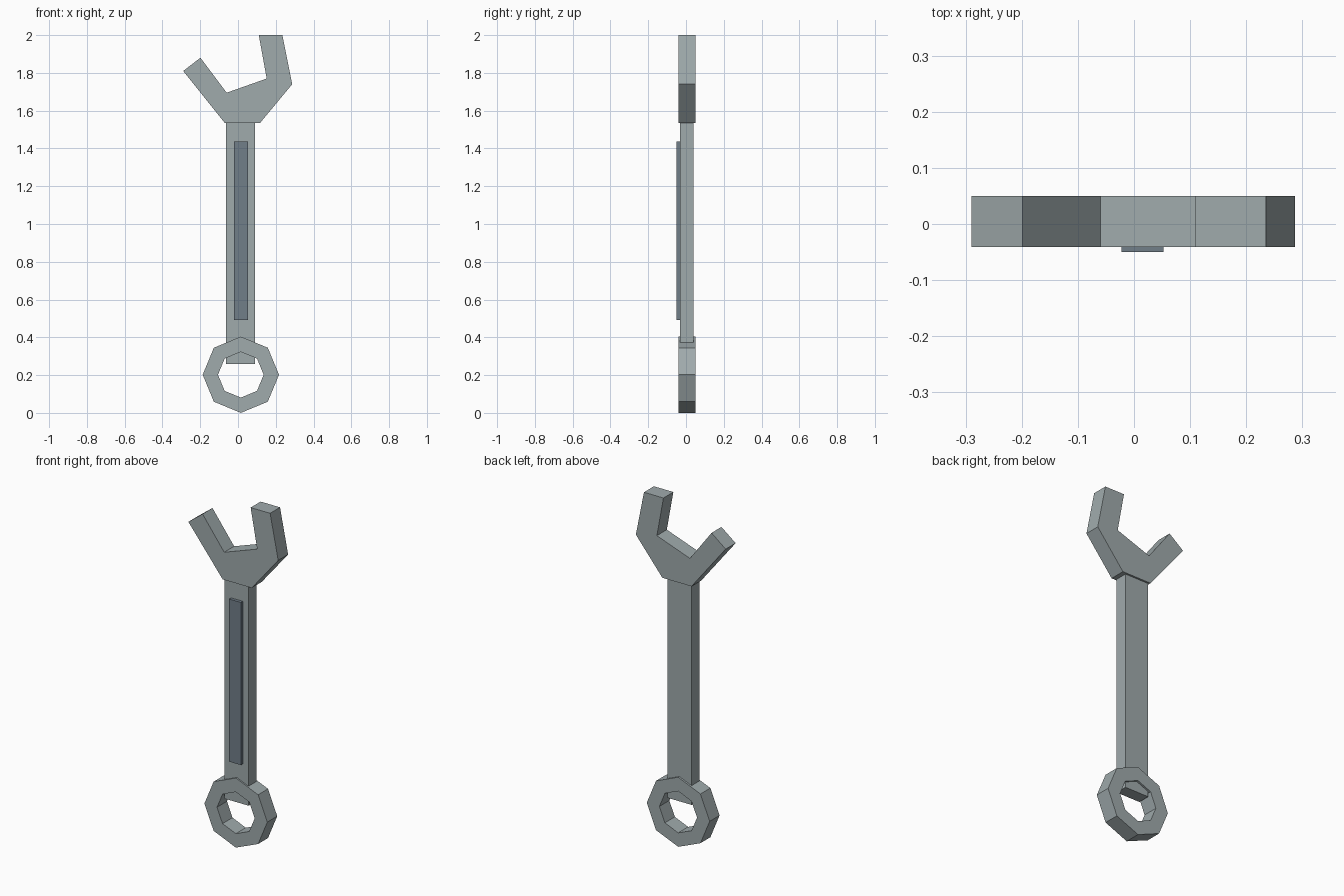
import bpy, bmesh
from math import cos, sin, pi

if "Cube" in bpy.data.objects:
    bpy.data.objects.remove(bpy.data.objects["Cube"], do_unlink=True)


def material(name, colour):
    mat = bpy.data.materials.new(name)
    mat.use_nodes = True
    mat.diffuse_color = (*colour, 1)
    mat.node_tree.nodes["Principled BSDF"].inputs["Base Color"].default_value = (*colour, 1)
    return mat


def finish(name, bm, mat):
    bmesh.ops.recalc_face_normals(bm, faces=bm.faces)
    mesh = bpy.data.meshes.new(name)
    bm.to_mesh(mesh)
    bm.free()
    mesh.materials.append(mat)
    obj = bpy.data.objects.new(name, mesh)
    bpy.context.collection.objects.link(obj)


def plate(name, outline, front, back, mat):
    """Extrude a closed x-z outline from front to back."""
    bm = bmesh.new()
    face = bm.faces.new([bm.verts.new((x, front, z)) for x, z in outline])
    made = bmesh.ops.extrude_face_region(bm, geom=[face])["geom"]
    verts = [v for v in made if isinstance(v, bmesh.types.BMVert)]
    bmesh.ops.translate(bm, verts=verts, vec=(0, back - front, 0))
    finish(name, bm, mat)


def box(name, x0, x1, z0, z1, front, back, mat):
    plate(name, [(x0, z0), (x1, z0), (x1, z1), (x0, z1)], front, back, mat)


def ring(name, cx, cz, outer, inner, front, back, sides, mat):
    """Sweep a rectangular section around the hole."""
    bm = bmesh.new()
    section = [(outer, front), (outer, back), (inner, back), (inner, front)]
    loops = []
    for i in range(sides):
        a = 2 * pi * i / sides
        loops.append([bm.verts.new((cx + r * cos(a), y, cz + r * sin(a))) for r, y in section])
    for i, a in enumerate(loops):
        b = loops[(i + 1) % sides]
        for j in range(4):
            k = (j + 1) % 4
            bm.faces.new((a[j], a[k], b[k], b[j]))
    finish(name, bm, mat)


steel = material("steel grey", (0.35, 0.405, 0.415))
slate = material("slate blue grey", (0.165, 0.21, 0.25))
FRONT, BACK = -0.041, 0.05

# Open jaw
jaw = [(-0.07, 1.535), (0.117, 1.535), (0.287, 1.74), (0.235, 2.0), (0.11, 2.0),
       (0.152, 1.77), (-0.06, 1.695), (-0.199, 1.88), (-0.29, 1.81)]
plate("open_jaw", jaw, FRONT, BACK, steel)

# Handle, with its end reaching into the ring hole
box("handle", -0.063, 0.09, 0.26, 1.54, -0.032, 0.039, steel)

# Raised grip strip on the front
box("grip_strip", -0.022, 0.053, 0.493, 1.437, -0.05, -0.03, slate)

# Octagonal ring end
ring("ring_end", 0.015, 0.202, 0.202, 0.121, FRONT, BACK, 8, steel)
